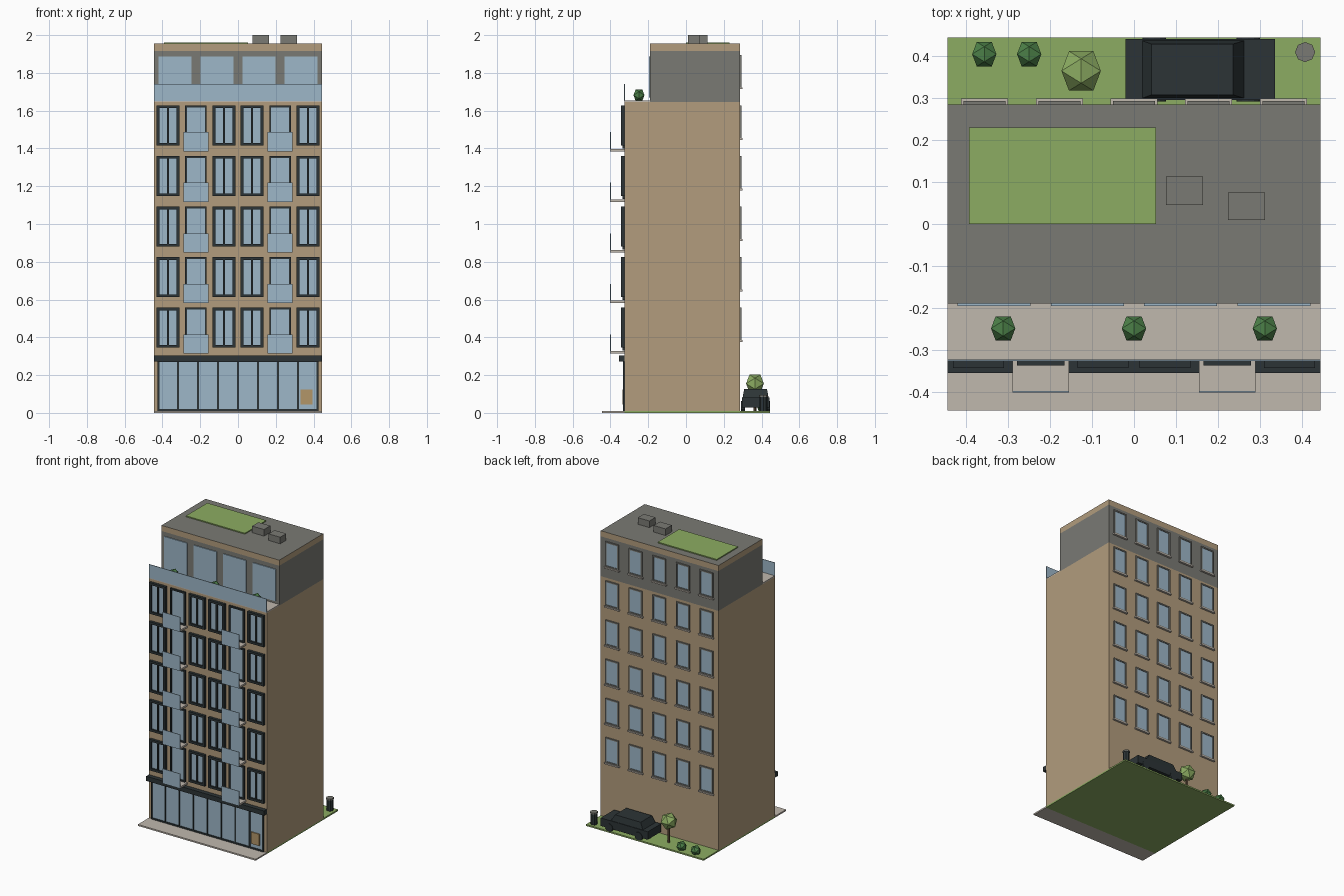
import bpy, bmesh
from mathutils import Vector, Matrix

if "Cube" in bpy.data.objects:
    bpy.data.objects.remove(bpy.data.objects["Cube"])


def material(name, r, g, b):
    m = bpy.data.materials.new(name)
    m.use_nodes = True
    col = [(c / 255 / 12.92 if c < 10 else ((c / 255 + 0.055) / 1.055) ** 2.4) for c in (r, g, b)] + [1]
    m.diffuse_color = col
    m.node_tree.nodes["Principled BSDF"].inputs["Base Color"].default_value = col
    return m


TAN = material("tan wall", 178, 156, 125)
GREY = material("roof grey", 122, 122, 116)
GLASS = material("pale blue glass", 157, 183, 200)
DARK = material("charcoal", 44, 52, 54)
GRASS = material("grass green", 140, 172, 98)
LEAF = material("shrub green", 76, 128, 72)
STONE = material("pale stone", 192, 184, 174)
BRASS = material("brass", 178, 150, 105)
BARK = material("bark brown", 92, 74, 56)


class Part:
    """Collects simple solids into one mesh object."""

    def __init__(self, name, *mats):
        self.name, self.mats, self.bm = name, mats, bmesh.new()

    def box(self, x0, x1, y0, y1, z0, z1):
        size = Matrix.Diagonal((x1 - x0, y1 - y0, z1 - z0, 1))
        mid = Matrix.Translation(((x0 + x1) / 2, (y0 + y1) / 2, (z0 + z1) / 2))
        bmesh.ops.create_cube(self.bm, size=1, matrix=mid @ size)
        return self

    def frame(self, cx, w, y0, y1, z0, z1, t):
        """Four bars around an opening."""
        a, b = cx - w / 2, cx + w / 2
        self.box(a, a + t, y0, y1, z0, z1).box(b - t, b, y0, y1, z0, z1)
        self.box(a + t, b - t, y0, y1, z0, z0 + t)
        return self.box(a + t, b - t, y0, y1, z1 - t, z1)

    def cylinder(self, x, y, z, r, depth, sides, axis="Z"):
        turn = Matrix.Rotation(1.5708, 4, "X") if axis == "Y" else Matrix()
        bmesh.ops.create_cone(self.bm, cap_ends=True, segments=sides, radius1=r, radius2=r,
                              depth=depth, matrix=Matrix.Translation((x, y, z)) @ turn)
        return self

    def foliage(self, x, y, z, r):
        """Twenty-sided ball with an edge on top."""
        k = r * 0.618
        verts = []
        for i in (-1, 1):
            for j in (-1, 1):
                for p in ((i * k, j * r, 0), (i * r, 0, j * k), (0, i * k, j * r)):
                    verts.append(self.bm.verts.new(Vector(p) + Vector((x, y, z))))
        bmesh.ops.convex_hull(self.bm, input=verts)
        return self

    def done(self, rule=None):
        bmesh.ops.recalc_face_normals(self.bm, faces=self.bm.faces)
        if rule:
            for f in self.bm.faces:
                f.material_index = rule(f)
        me = bpy.data.meshes.new(self.name)
        self.bm.to_mesh(me)
        self.bm.free()
        for m in self.mats:
            me.materials.append(m)
        ob = bpy.data.objects.new(self.name, me)
        bpy.context.collection.objects.link(ob)
        return ob


W, FRONT, BACK, SET = 0.445, -0.325, 0.285, -0.19
FLOOR = 0.2675
TOP = 1.645

# Ground
Part("lawn", GRASS).box(-W, W, FRONT, W, 0, 0.01).done()
Part("pavement", STONE).box(-W, W, -W, FRONT, 0, 0.01).done()

# Main volumes
Part("main_block", TAN).box(-W, W, FRONT, BACK, 0.01, TOP).done()
Part("terrace_floor", STONE).box(-W, W, FRONT, SET, TOP, TOP + 0.008).done()
Part("penthouse", GREY).box(-W, W, SET, BACK, TOP, 1.917).done()
Part("roof_band", TAN, GREY).box(-W, W, SET, BACK, 1.917, 1.955).done(lambda f: int(f.normal.z > 0.5))
Part("terrace_railing", GLASS).box(-W, W, FRONT - 0.002, FRONT + 0.002, TOP + 0.005, 1.742).done()

# Roof items
Part("green_roof", GRASS).box(-0.393, 0.052, 0, 0.23, 1.955, 1.962).done()
vents = Part("roof_vents", GREY)
vents.box(0.076, 0.165, 0.045, 0.113, 1.955, 2.0)
vents.box(0.224, 0.312, 0.01, 0.075, 1.955, 2.0).done()

# Front windows, balcony doors and balconies
frames = Part("front_window_frames", DARK)
panes = Part("front_window_glass", GLASS)
slabs = Part("balcony_slabs", STONE)
guards = Part("balcony_glass", GLASS)
for row in range(5):
    z = 0.345 + row * FLOOR
    for col in range(6):
        x = (col - 2.5) * 2 * W / 6
        if col in (1, 4):
            frames.frame(x, 0.114, FRONT - 0.012, FRONT, z - 0.015, z + 0.212, 0.01)
            panes.box(x - 0.05, x + 0.05, FRONT - 0.005, FRONT, z - 0.01, z + 0.204)
            slabs.box(x - 0.067, x + 0.067, -0.4, FRONT, z - 0.03, z - 0.018)
            guards.box(x - 0.067, x + 0.067, -0.402, -0.398, z - 0.03, z + 0.071)
        else:
            frames.frame(x, 0.122, FRONT - 0.018, FRONT, z, z + 0.213, 0.015)
            frames.box(x - 0.005, x + 0.005, FRONT - 0.014, FRONT, z + 0.01, z + 0.2)
            panes.box(x - 0.05, x + 0.05, FRONT - 0.006, FRONT, z + 0.01, z + 0.2)
for p in (frames, panes, slabs, guards):
    p.done()

# Shopfront
Part("shop_glass", GLASS).box(-0.42, 0.42, FRONT - 0.004, FRONT, 0.015, 0.275).done()
shop = Part("shop_frame", DARK).frame(0, 0.85, FRONT - 0.009, FRONT, 0.01, 0.28, 0.01)
for i in range(1, 8):
    x = -0.424 + i * 0.106
    shop.box(x - 0.005, x + 0.005, FRONT - 0.009, FRONT, 0.015, 0.275)
shop.done()
Part("shop_canopy", DARK).box(-W, W, -0.355, FRONT, 0.273, 0.305).done()
Part("door_plate", BRASS).box(0.332, 0.395, FRONT - 0.011, FRONT - 0.003, 0.045, 0.125).done()

# Penthouse front glazing
glazing = Part("penthouse_glass", GLASS)
for i in range(4):
    x = (i - 1.5) * W / 2
    glazing.box(x - 0.087, x + 0.087, SET - 0.006, SET, 1.67, 1.888)
glazing.done()

# Rear windows with sills
rear_frames = Part("rear_window_frames", GREY)
rear_panes = Part("rear_window_glass", GLASS)
sills = Part("rear_sills", STONE)
for row in range(6):
    z = 0.385 + row * FLOOR
    for col in range(5):
        x = (col - 2) * 2 * W / 5
        rear_frames.frame(x, 0.1, BACK, BACK + 0.008, z, z + 0.172, 0.009)
        rear_panes.box(x - 0.043, x + 0.043, BACK, BACK + 0.004, z + 0.005, z + 0.166)
        sills.box(x - 0.056, x + 0.056, BACK, BACK + 0.014, z - 0.009, z)
for p in (rear_frames, rear_panes, sills):
    p.done()

# Parked car
Part("car_body", DARK).box(-0.02, 0.336, 0.296, 0.441, 0.028, 0.082).done()
cabin = Part("car_cabin", DARK).box(0.02, 0.262, 0.3, 0.437, 0.082, 0.126)
for v in cabin.bm.verts:
    if v.co.z > 0.1:
        v.co.x += 0.022 if v.co.x < 0.1 else -0.026
        v.co.y += 0.008 if v.co.y < 0.35 else -0.008
cabin.done()
wheels = Part("car_wheels", DARK)
for x in (0.048, 0.272):
    for y in (0.302, 0.435):
        wheels.cylinder(x, y, 0.034, 0.028, 0.02, 12, "Y")
wheels.done()

# Bin
Part("bin_body", DARK).cylinder(0.408, 0.41, 0.048, 0.021, 0.076, 8).done()
Part("bin_lid", GREY).cylinder(0.408, 0.41, 0.09, 0.024, 0.01, 8).done()

# Planting
Part("tree_trunk", BARK).cylinder(-0.126, 0.365, 0.065, 0.008, 0.11, 6).done()
Part("tree_crown", GRASS).foliage(-0.126, 0.365, 0.155, 0.047).done()
shrubs = Part("garden_shrubs", LEAF)
for x in (-0.357, -0.25):
    shrubs.foliage(x, 0.405, 0.032, 0.029)
shrubs.done()
terrace = Part("terrace_shrubs", LEAF)
for x in (-0.312, 0, 0.312):
    terrace.foliage(x, -0.249, 1.682, 0.029)
terrace.done()
